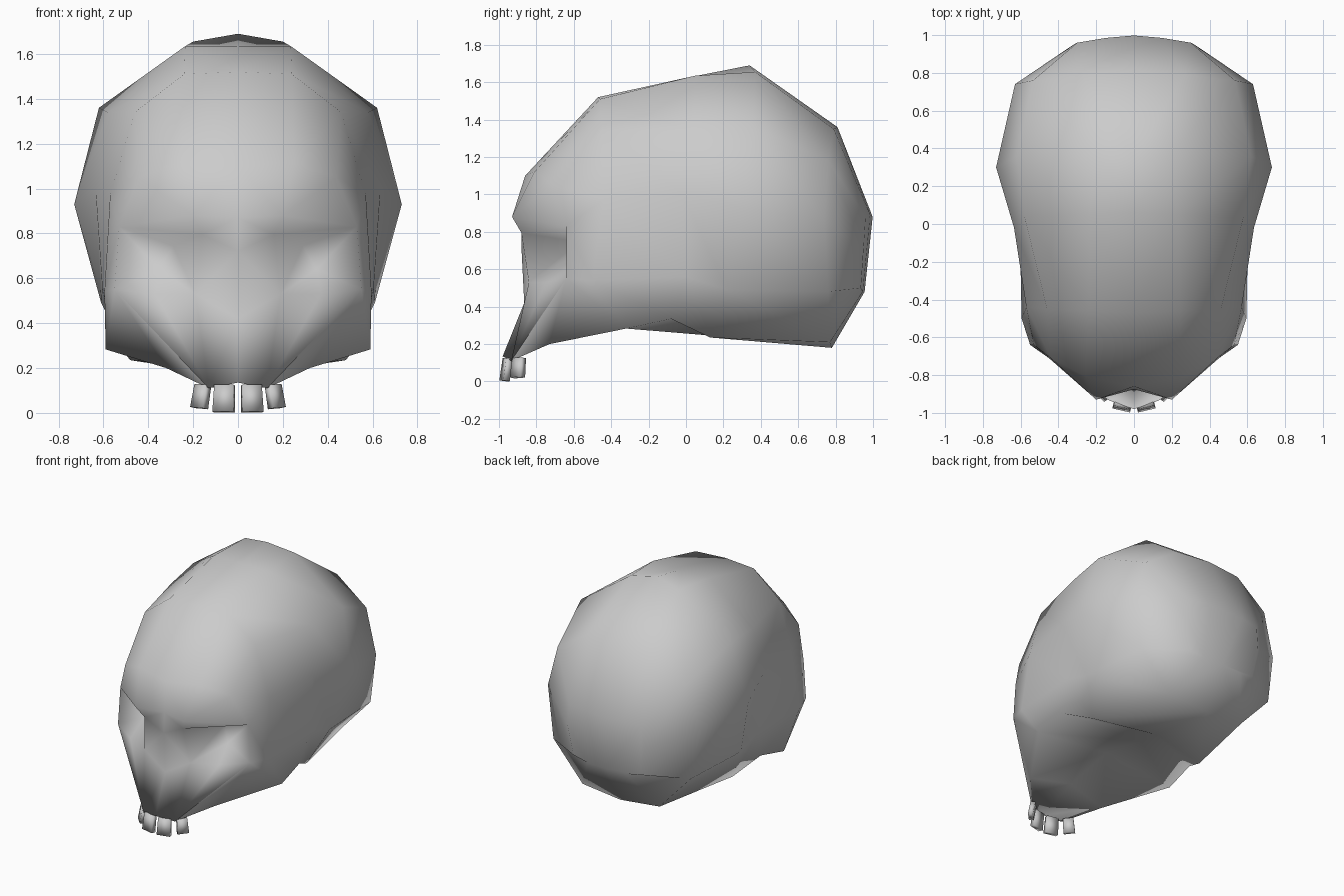
import bpy, bmesh, math
from mathutils import Matrix, Vector

if "Cube" in bpy.data.objects:
    bpy.data.objects.remove(bpy.data.objects["Cube"])

# Right half sections, crown to base, running from forehead to back of head
front = [(0, -.86, 1.10), (.25, -.81, 1.12), (.44, -.71, 1.05), (.53, -.64, .83),
         (.55, -.64, .55), (.32, -.73, .2), (0, -.68, .25)]
mid = [(0, -.47, 1.52), (.24, -.46, 1.51), (.46, -.45, 1.34), (.57, -.44, .97),
       (.595, -.5, .54), (.59, -.32, .283), (0, -.3, .33)]
temple = [(0, .06, 1.635), (.235, .05, 1.635), (.58, .04, 1.34), (.635, -.02, 1.0),
          (.605, 0, .56), (.565, -.08, .335), (0, .08, .25)]
crown = [(0, .34, 1.69), (.20, .37, 1.655), (.62, .36, 1.36), (.73, .30, .93),
         (.61, .22, .49), (.48, .13, .235), (0, .25, .23)]
rear = [(0, .81, 1.36), (.27, .79, 1.35), (.535, .76, 1.18), (.63, .74, .86),
        (.57, .76, .48), (.32, .77, .21), (0, .78, .18)]
back = [(0, .998, .88), (.15, .985, .89), (.30, .96, .88), (.32, .95, .72),
        (.28, .935, .5), (.16, .945, .48), (0, .955, .48)]

# Facial landmarks: brow, nose bridge, eye socket, cheek, nose and upper jaw
face = {
    'brow0': (0, -.875, .87), 'brow1': (.2, -.93, .88),
    'bridge0': (0, -.88, .72), 'bridge1': (.16, -.88, .795),
    'deep': (.29, -.57, .745), 'floor': (.35, -.62, .64),
    'nose0': (0, -.865, .42), 'nose1': (.19, -.84, .53),
    'cheek': (.37, -.75, .53), 'jaw0': (0, -.98, .135), 'jaw1': (.13, -.935, .11)}
patches = ["f0 brow0 brow1 f1", "f1 brow1 f2", "f2 brow1 f3",
           "brow0 bridge0 bridge1 brow1", "brow1 bridge1 f3", "bridge1 deep f3",
           "f3 deep floor", "f3 floor f4", "bridge1 nose1 deep", "nose1 floor deep",
           "nose1 cheek floor", "cheek f4 floor",
           "bridge0 nose0 nose1 bridge1", "nose0 jaw0 jaw1 nose1", "nose1 jaw1 cheek",
           "cheek jaw1 f4", "f4 jaw1 f5", "jaw0 f6 f5 jaw1"]
creases = ["bridge1 f3", "f4 jaw1", "jaw1 f5"]


def finish(name, bm):
    bmesh.ops.recalc_face_normals(bm, faces=bm.faces)
    me = bpy.data.meshes.new(name)
    bm.to_mesh(me)
    bm.free()
    ob = bpy.data.objects.new(name, me)
    bpy.context.collection.objects.link(ob)
    for p in me.polygons:
        p.use_smooth = True
    return ob


# Skull: loft the sections, patch the face, close the back
bm = bmesh.new()
for side in (1, -1):
    rings = [[bm.verts.new((side * x, y, z)) for x, y, z in r]
             for r in (front, mid, temple, crown, rear, back)]
    for a, b in zip(rings, rings[1:]):
        for i in range(6):
            bm.faces.new((a[i], a[i + 1], b[i + 1], b[i]))
    bm.faces.new(rings[-1])
    pts = {k: bm.verts.new((side * x, y, z)) for k, (x, y, z) in face.items()}
    pts.update({f"f{i}": v for i, v in enumerate(rings[0])})
    for p in patches:
        bm.faces.new([pts[k] for k in p.split()])
    # crisp edges: brow overhang, cheek ridge, jaw rim
    for c in creases:
        bm.edges.get([pts[k] for k in c.split()]).smooth = False
bmesh.ops.remove_doubles(bm, verts=bm.verts, dist=.001)
finish("skull", bm)


# Teeth: slightly tapered blocks following the jaw arc
def tooth(name, loc, size, turn, lean, splay):
    bm = bmesh.new()
    bmesh.ops.create_cube(bm, size=1)
    for v in bm.verts:
        k = .9 if v.co.z > 0 else 1
        v.co = Vector((v.co.x * size[0] * k, v.co.y * size[1], v.co.z * size[2]))
    m = (Matrix.Translation(loc) @ Matrix.Rotation(splay, 4, 'Y')
         @ Matrix.Rotation(turn, 4, 'Z') @ Matrix.Rotation(lean, 4, 'X'))
    bmesh.ops.transform(bm, matrix=m, verts=bm.verts)
    return finish(name, bm)


for side, label in ((1, "right"), (-1, "left")):
    tooth(f"front_tooth_{label}", (side * .062, -.962, .064), (.096, .035, .122),
          side * math.radians(13), math.radians(-8), 0)
    tooth(f"side_tooth_{label}", (side * .165, -.897, .073), (.08, .035, .105),
          side * math.radians(45), math.radians(-6), side * math.radians(-5))
